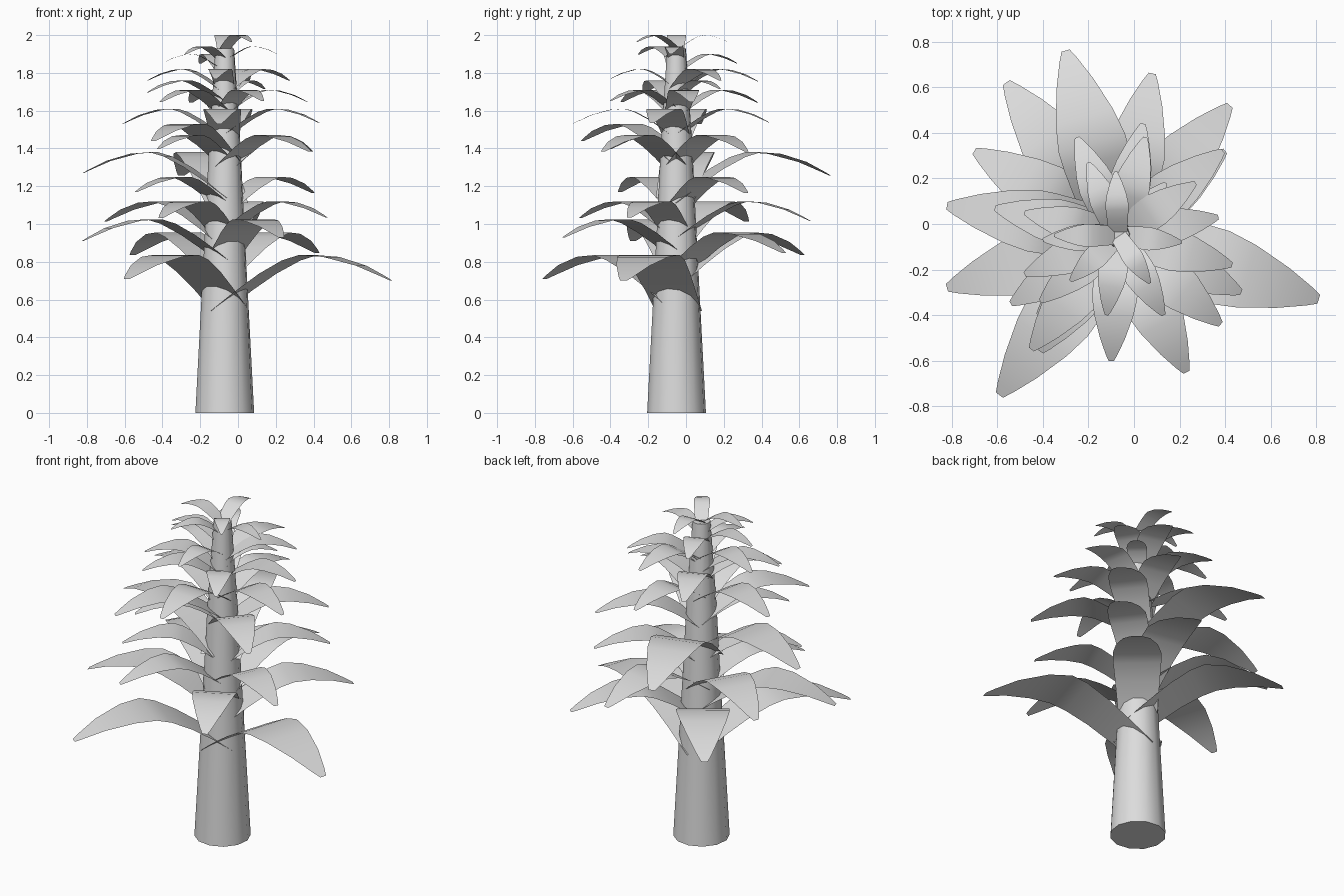
import bpy, math
from mathutils import Vector

cube = bpy.data.objects.get("Cube")
if cube:
    bpy.data.objects.remove(cube, do_unlink=True)

CX, CY = -0.07, -0.05

grey = bpy.data.materials.new("pale_grey")
grey.use_nodes = True
grey.diffuse_color = (0.72, 0.72, 0.72, 1)
grey.node_tree.nodes["Principled BSDF"].inputs["Base Color"].default_value = (0.72, 0.72, 0.72, 1)


def finish(name, verts, faces, angle):
    mesh = bpy.data.meshes.new(name)
    mesh.from_pydata(verts, [], faces)
    mesh.materials.append(grey)
    obj = bpy.data.objects.new(name, mesh)
    bpy.context.collection.objects.link(obj)
    bpy.ops.object.select_all(action='DESELECT')
    obj.select_set(True)
    bpy.context.view_layer.objects.active = obj
    bpy.ops.object.shade_smooth_by_angle(angle=math.radians(angle))
    return obj


# Tapered trunk: rings of (height, radius)
SIDES = 12
rings = [(0, 0.157), (0.6, 0.125), (1.0, 0.104), (1.4, 0.085), (1.93, 0.05)]
verts, faces = [], []
for z, r in rings:
    for i in range(SIDES):
        a = math.tau * (i + 0.25) / SIDES
        verts.append((CX + r * math.cos(a), CY + r * math.sin(a), z))
for k in range(len(rings) - 1):
    for i in range(SIDES):
        a, b = k * SIDES + i, k * SIDES + (i + 1) % SIDES
        faces.append((a, b, b + SIDES, a + SIDES))
faces.append(tuple(reversed(range(SIDES))))
faces.append(tuple(range(len(verts) - SIDES, len(verts))))
finish("trunk", verts, faces, 40)

# Leaf outline, relative to leaf length: (distance, height below crest, half width)
PROFILE = [(-0.04, -0.32, 0.14), (0.12, -0.2, 0.152), (0.26, -0.105, 0.165), (0.4, -0.03, 0.178),
           (0.5, 0, 0.18), (0.64, -0.01, 0.155), (0.82, -0.06, 0.1),
           (0.95, -0.12, 0.047), (1, -0.145, 0.022)]


def leaf(name, tip_x, tip_y, crest):
    """Arching leaf that starts inside the trunk and droops to its tip."""
    reach = Vector((tip_x - CX, tip_y - CY, 0))
    size = reach.length
    side = Vector((-reach.y, reach.x, 0)).normalized()
    verts, faces = [], []
    for t, h, w in PROFILE:
        mid = Vector((CX, CY, crest + h * size)) + reach * t
        verts += [mid - side * w * size, mid + side * w * size]
    for i in range(0, len(verts) - 2, 2):
        faces.append((i, i + 2, i + 3, i + 1))
    finish(name, verts, faces, 60)


# Whorls from the ground up: crest height, then the leaf tips
whorls = [
    (0.835, [(0.81, -0.33), (-0.59, -0.75)]),
    (0.955, [(0.42, 0.52), (-0.56, 0.62)]),
    (1.025, [(-0.82, -0.28), (0.23, -0.65)]),
    (1.12, [(-0.7, 0.32), (0.47, -0.3), (0.08, 0.66), (-0.41, -0.56)]),
    (1.25, [(0.4, 0.32), (-0.54, -0.35)]),
    (1.38, [(-0.82, 0.08), (-0.3, 0.76)]),
    (1.47, [(0.38, -0.44), (0.39, 0.32), (-0.42, -0.4)]),
    (1.53, [(-0.45, -0.55)]),
    (1.61, [(-0.61, 0.07), (0.43, -0.18), (-0.1, -0.6), (0.04, 0.44)]),
    (1.71, [(-0.41, -0.34), (-0.25, 0.38), (0.13, -0.4), (0.37, 0.03)]),
    (1.76, [(-0.48, -0.22), (0.14, 0.18)]),
    (1.82, [(-0.48, 0.05), (0.27, 0.18), (-0.12, -0.4), (0.05, 0.38)]),
    (1.9, [(-0.4, -0.07), (-0.2, 0.27)]),
    (1.94, [(-0.28, -0.25), (0.21, -0.08)]),
    (2.0, [(-0.35, -0.05), (0.07, -0.26), (-0.08, 0.23)]),
]
for level, (crest, tips) in enumerate(whorls, 1):
    for n, (x, y) in enumerate(tips, 1):
        leaf(f"leaf_{level}_{n}", x, y, crest)
